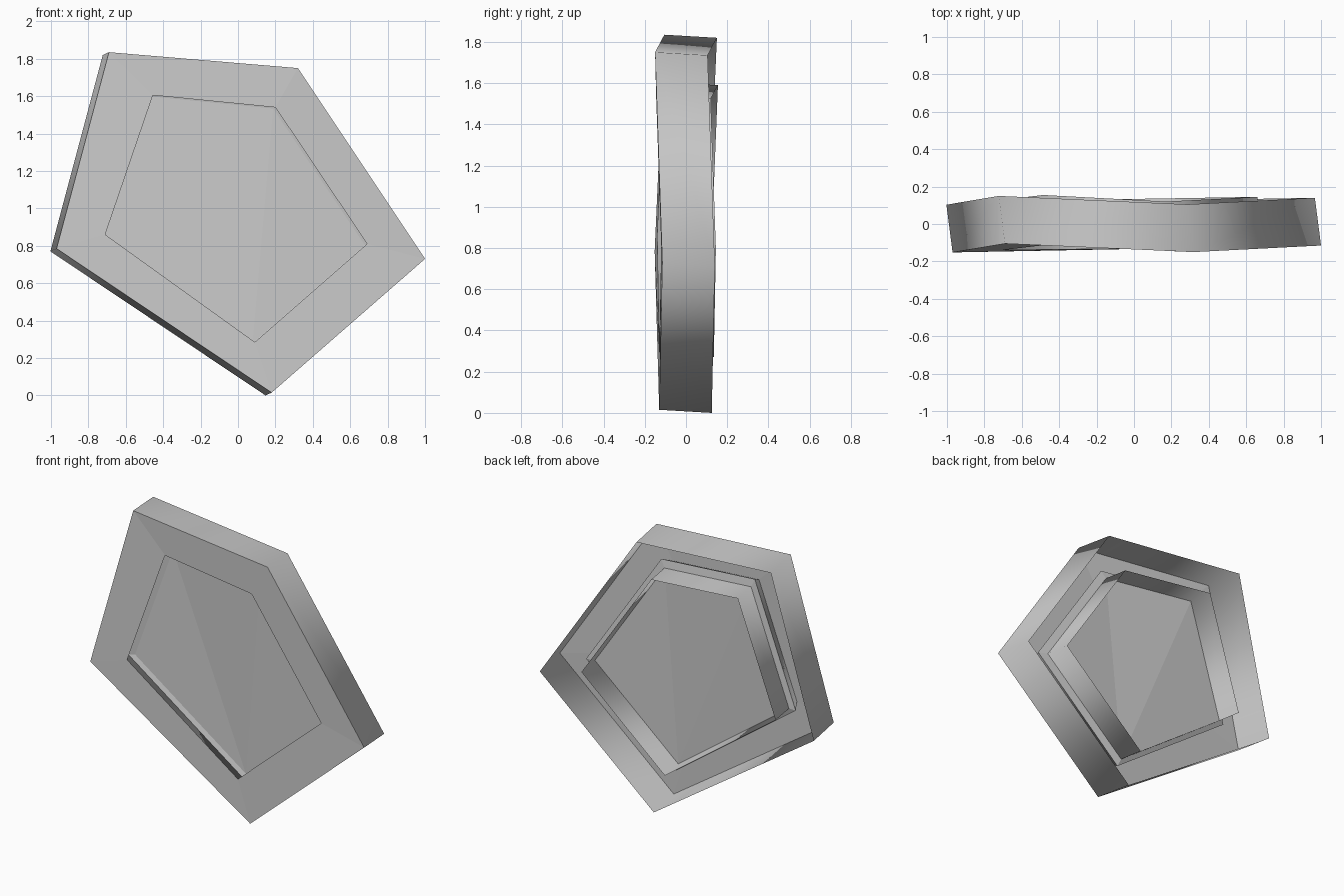
import bpy
from mathutils import Vector

cube = bpy.data.objects.get("Cube")
if cube:
    bpy.data.objects.remove(cube, do_unlink=True)

grey = bpy.data.materials.new("plain_grey")
grey.use_nodes = True
grey.diffuse_color = (0.6, 0.6, 0.6, 1)
grey.node_tree.nodes["Principled BSDF"].inputs["Base Color"].default_value = (0.6, 0.6, 0.6, 1)


def loop(*points):
    return [Vector(p) for p in points]


def moved(pts, offset):
    return [p + Vector(offset) for p in pts]


def scaled(pts, factor):
    centre = sum(pts, Vector()) / len(pts)
    return [centre + (p - centre) * factor for p in pts]


def build(name, verts, faces, smooth=False):
    mesh = bpy.data.meshes.new(name)
    mesh.from_pydata(verts, [], faces)
    mesh.materials.append(grey)
    for face in mesh.polygons:
        face.use_smooth = smooth
    obj = bpy.data.objects.new(name, mesh)
    bpy.context.collection.objects.link(obj)
    return obj


def band(name, first, second, smooth=False):
    """Strip of quads joining two matching closed loops."""
    n = len(first)
    faces = [(i, (i + 1) % n, n + (i + 1) % n, n + i) for i in range(n)]
    return build(name, first + second, faces, smooth)


# Slightly twisted pentagons, clockwise from the upper left corner
outer = loop((-0.69, -0.105, 1.835), (0.32, -0.15, 1.75), (1.0, -0.115, 0.73),
             (0.18, -0.13, 0.015), (-0.97, -0.152, 0.785))
opening = loop((-0.455, -0.11, 1.605), (0.20, -0.145, 1.54), (0.69, -0.12, 0.81),
               (0.09, -0.13, 0.285), (-0.71, -0.14, 0.86))
back = (-0.033, 0.255, -0.015)
lip = moved(scaled(opening, 1.08), (0, 0.09, 0))
panel_front = moved(opening, (-0.012, 0.10, -0.006))
panel_back = moved(opening, (-0.03, 0.265, -0.015))

# Frame: front face and outer wall, open at the back
band("frame_face", opening, outer)
band("frame_wall", outer, moved(outer, back), smooth=True)

# Undercut lip behind the opening, and the shelf reaching the panel
band("opening_lip", lip, opening, smooth=True)
band("lip_shelf", panel_front, lip)

# Recessed panel, fanned from its bottom corner, with a wall running back
build("panel_face", panel_front, [(3, 4, 0), (3, 0, 1), (3, 1, 2)])
band("panel_wall", panel_front, panel_back, smooth=True)
